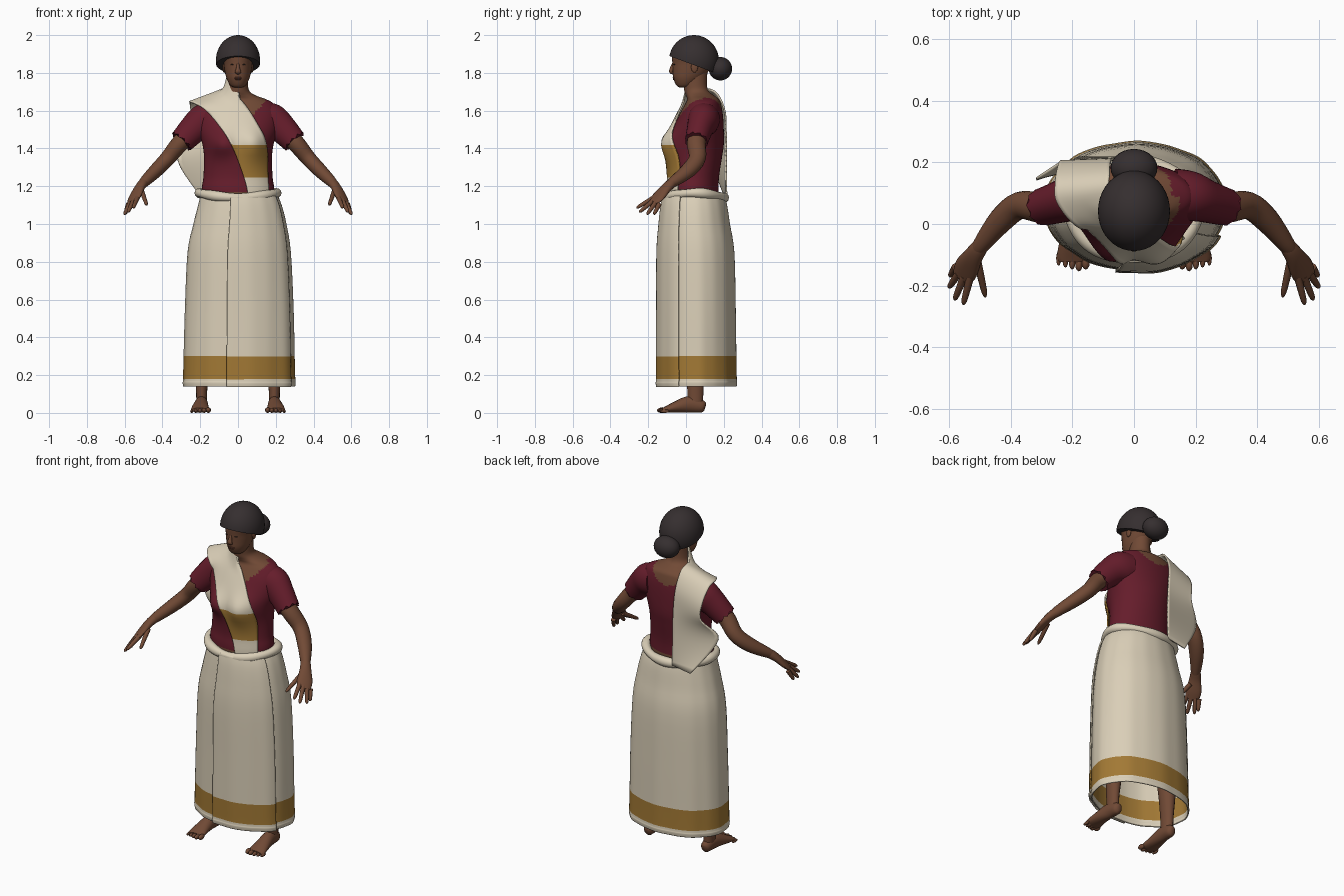
import bpy, bmesh, math
from math import sin, cos, tau, exp
from mathutils import Vector, Matrix
from mathutils.bvhtree import BVHTree

if "Cube" in bpy.data.objects:
    bpy.data.objects.remove(bpy.data.objects["Cube"])


def material(name, r, g, b):
    m = bpy.data.materials.new(name)
    m.use_nodes = True
    m.diffuse_color = (r, g, b, 1)
    bsdf = m.node_tree.nodes["Principled BSDF"]
    bsdf.inputs["Base Color"].default_value = (r, g, b, 1)
    bsdf.inputs["Roughness"].default_value = 0.8
    return m


skin = material("brown skin", .165, .068, .036)
lip = material("lip brown", .13, .048, .03)
dark = material("eye dark", .03, .02, .016)
hair = material("black hair", .036, .028, .029)
red = material("maroon cloth", .13, .012, .024)
cream = material("cream cloth", .70, .62, .475)
gold = material("gold border", .36, .19, .035)


def finish(obj, mats, rule=None, angle=50):
    """Colour the faces by a rule on their centres and smooth them."""
    for m in mats:
        obj.data.materials.append(m)
    if rule:
        for p in obj.data.polygons:
            p.material_index = int(rule(p.center))
    bpy.ops.object.select_all(action='DESELECT')
    obj.select_set(True)
    bpy.context.view_layer.objects.active = obj
    bpy.ops.object.shade_smooth_by_angle(angle=math.radians(angle))
    return obj


def from_bmesh(name, bm, mats, rule=None):
    bmesh.ops.recalc_face_normals(bm, faces=bm.faces)
    me = bpy.data.meshes.new(name)
    bm.to_mesh(me)
    bm.free()
    obj = bpy.data.objects.new(name, me)
    bpy.context.collection.objects.link(obj)
    return finish(obj, mats, rule)


def grid(name, pts, mats, rule=None, around=True, along=False, caps=True):
    """Skin rows of points, optionally closed around and along."""
    bm = bmesh.new()
    rows = [[bm.verts.new(p) for p in row] for row in pts]
    nr, nc = len(rows), len(rows[0])
    for i in range(nr if along else nr - 1):
        a, b = rows[i], rows[(i + 1) % nr]
        for j in range(nc if around else nc - 1):
            k = (j + 1) % nc
            bm.faces.new((a[j], a[k], b[k], b[j]))
    if around and caps and not along:
        bm.faces.new(rows[0])
        bm.faces.new(rows[-1])
    return from_bmesh(name, bm, mats, rule)


def spline(rows, k):
    """Smooth curve through rows of numbers."""
    out, n = [], len(rows)
    for i in range(n - 1):
        quad = [rows[min(max(i + o, 0), n - 1)] for o in (-1, 0, 1, 2)]
        for s in range(k):
            t = s / k
            out.append(tuple(.5 * (2*b + (c-a)*t + (2*a-5*b+4*c-d)*t*t + (3*b-a-3*c+d)*t**3)
                             for a, b, c, d in zip(*quad)))
    return out + [tuple(rows[-1])]


def loft(rows, n=24, power=2, arc=None, shape=None):
    """Horizontal rounded sections from rows of x, y, z, half width, half depth."""
    a0, a1 = arc or (0, tau)
    e, out = 2 / power, []
    for x, y, z, rx, ry in rows:
        ring = []
        for j in range(n):
            a = a0 + (a1 - a0) * j / (n - 1 if arc else n)
            c, s = cos(a), sin(a)
            f = shape(a, z) if shape else 1
            ring.append(Vector((x + f * rx * math.copysign(abs(c)**e, c),
                                y + f * ry * math.copysign(abs(s)**e, s), z)))
        out.append(ring)
    return out


def tube(name, rows, mat, side=(0, 1, 0), n=16, k=4, jag=0):
    """Limb along a path; the first radius lies along the side vector."""
    rows, pts = spline(rows, k), []
    for i, r in enumerate(rows):
        lo, hi = rows[max(i - 1, 0)], rows[min(i + 1, len(rows) - 1)]
        t = (Vector(hi[:3]) - Vector(lo[:3])).normalized()
        s = Vector(side)
        s = (s - t * s.dot(t)).normalized()
        u = t.cross(s)
        end = jag if i == len(rows) - 1 else 0
        pts.append([Vector(r[:3]) + s * r[3] * cos(tau*j/n) + u * r[4] * sin(tau*j/n)
                    + t * end * (j % 3 - 1) for j in range(n)])
    return grid(name, pts, [mat])


def ball(name, loc, size, mat, n=20):
    bpy.ops.mesh.primitive_uv_sphere_add(segments=n, ring_count=n // 2 + 2, location=loc)
    obj = bpy.context.object
    obj.name, obj.scale = name, size
    return finish(obj, [mat], angle=80)


# Torso and neck, with the blouse as a painted region below the neckline
torso_rows = [(0, .045, 1.02, .18, .13), (0, .04, 1.17, .192, .132), (0, .045, 1.25, .183, .13),
              (0, .05, 1.35, .18, .14), (0, .055, 1.42, .188, .145), (0, .065, 1.5, .21, .135),
              (0, .08, 1.58, .215, .115), (0, .09, 1.635, .19, .095), (0, .09, 1.66, .15, .085),
              (0, .075, 1.68, .095, .075), (0, .055, 1.705, .06, .064), (0, .048, 1.75, .053, .062),
              (0, .052, 1.84, .055, .065)]
torso_pts = loft(spline(torso_rows, 6), 72)
for row in torso_pts:
    for p in row:
        if p.y < .05:
            p.y -= .046 * exp(-((abs(p.x) - .085)**2 + (p.z - 1.425)**2) / .0045)


def bare(c):
    neckline = (1.55 if c.y < .09 else 1.595) + 5 * c.x**2
    return c.z < 1.172 or (abs(c.x) < .15 and c.z > neckline)


torso = grid("torso_and_blouse", torso_pts, [red, skin], bare)

# Head
head_rows = [(0, -.01, 1.722, .018, .022), (0, -.005, 1.733, .04, .045), (0, .01, 1.77, .06, .077),
             (0, .025, 1.81, .07, .095), (0, .035, 1.85, .076, .107), (0, .04, 1.9, .085, .114),
             (0, .04, 1.95, .068, .095)]
grid("head", loft(spline(head_rows, 4), 32), [skin])
tube("nose", [(0, -.062, 1.855, .006, .008), (0, -.074, 1.825, .01, .011),
              (0, -.079, 1.806, .017, .01), (0, -.066, 1.797, .01, .006)], skin, (1, 0, 0), 12)
ball("upper_lip", (0, -.063, 1.774), (.022, .008, .005), lip)
ball("lower_lip", (0, -.061, 1.767), (.019, .009, .005), lip)
for s in (1, -1):
    ball("eye", (s * .031, -.0625, 1.844), (.009, .005, .003), dark)
    ball("ear", (s * .075, .045, 1.83), (.008, .018, .028), skin)

# Hair cap cut along a slanted hairline, and bun
bm = bmesh.new()
bmesh.ops.create_uvsphere(bm, u_segments=40, v_segments=24, radius=1, matrix=Matrix.Translation(
    (0, .042, 1.865)) @ Matrix.Diagonal((.117, .132, .135, 1)))
bmesh.ops.bisect_plane(bm, geom=bm.verts[:] + bm.edges[:] + bm.faces[:], plane_co=(0, .04, 1.842),
                       plane_no=(0, .37, 1), clear_inner=True)
bmesh.ops.holes_fill(bm, edges=[e for e in bm.edges if e.is_boundary], sides=0)
from_bmesh("hair_cap", bm, [hair])
ball("hair_bun", (0, .182, 1.822), (.076, .062, .062), hair, 28)

# Limbs, mirrored left and right
sleeves = {}
for s, label in ((1, "left"), (-1, "right")):
    def flip(rows):
        return [(r[0] * s,) + tuple(r[1:]) for r in rows]

    sleeves[label] = tube(label + "_sleeve", flip([
        (.13, .095, 1.555, .085, .09), (.18, .09, 1.545, .082, .092), (.23, .075, 1.508, .07, .079),
        (.297, .055, 1.438, .061, .066)]), red, n=30, jag=.007)
    tube(label + "_arm", flip([
        (.2, .085, 1.53, .05, .05), (.3, .055, 1.435, .05, .047), (.372, .06, 1.348, .045, .041),
        (.435, .01, 1.282, .042, .037), (.5, -.073, 1.218, .027, .027),
        (.523, -.107, 1.188, .015, .014)]), skin)
    spread = (.11 * s, .065, -.05)
    tube(label + "_palm", flip([
        (.48, -.047, 1.237, .018, .016), (.5, -.073, 1.218, .027, .025), (.522, -.105, 1.19, .033, .022),
        (.545, -.145, 1.145, .043, .017), (.56, -.175, 1.115, .036, .011)]), skin, spread)
    fingers = [((.508, -.125, 1.17), (.483, -.237, 1.1)), ((.532, -.17, 1.14), (.555, -.262, 1.085)),
               ((.552, -.17, 1.127), (.583, -.247, 1.062)), ((.57, -.16, 1.115), (.602, -.207, 1.05)),
               ((.58, -.14, 1.108), (.598, -.17, 1.05))]
    for base, tip in fingers:
        a, b = Vector(base), Vector(tip)
        tube(label + "_finger", flip([
            (*a.lerp(b, t), r, r) for t, r in ((0, .013), (.5, .0115), (.88, .009), (1, .003))]),
            skin, spread, 10, 3)

    tube(label + "_leg", flip([
        (.192, .05, .025, .028, .04), (.192, .05, .08, .029, .041), (.192, .05, .14, .031, .044),
        (.185, .055, .32, .046, .054), (.16, .04, .55, .055, .06), (.12, .045, .95, .08, .09)]),
        skin, (1, 0, 0))
    tube(label + "_foot", flip([
        (.19, .102, .03, .012, .018), (.19, .085, .034, .028, .033), (.193, .02, .045, .034, .044),
        (.198, -.05, .032, .043, .031), (.2, -.105, .018, .05, .017), (.2, -.122, .015, .044, .012)]),
        skin, (1, 0, 0))
    for i in range(5):
        big = .015 - .0015 * i
        ball(label + "_toe", (s * (.157 + .022 * i), -.13 + .006 * abs(i - 1), big),
             (.9 * big, .024, big), skin, 12)


# Long wrapped skirt with a gold border and an overlapping front panel
def border(c):
    return .18 < c.z < .30


def folds(a, z):
    return 1 + .008 * (1.2 - z) * sin(9 * a + .6) + .003 * sin(17 * a)


skirt_rows = [(.005, .044, 1.155, .2, .155), (.01, .046, 1.1, .218, .168), (.01, .048, 1.0, .243, .181),
              (.006, .054, .85, .27, .198), (.006, .057, .55, .284, .202), (.005, .058, .3, .29, .204),
              (.005, .059, .18, .293, .205), (.005, .059, .16, .295, .207), (.005, .059, .14, .292, .204)]
panel_rows = [(x, y, z - .002, rx + .01, ry + .01) for x, y, z, rx, ry in skirt_rows]
skirt = grid("skirt", loft(spline(skirt_rows, 4), 96, 2.08, shape=folds), [cream, gold], border, caps=False)
panel = grid("skirt_front_panel", loft(spline(panel_rows, 4), 36, 2.08, (-1.775, -.45), folds),
             [cream, gold], border, around=False)

# Rolled waistband
band = []
for i in range(72):
    a = tau * i / 72
    mid = Vector((.205 * cos(a), .047 + .153 * sin(a), 1.152 + .012 * cos(2 * a)))
    out, r = Vector((cos(a), sin(a), 0)), .025 + .003 * sin(5 * a)
    band.append([mid + out * r * cos(tau*j/12) + Vector((0, 0, r * sin(tau*j/12))) for j in range(12)])
grid("waist_roll", band, [cream], along=True)

# Shoulder drape: rows give its two edges, from the front waist over to the back
drape_rows = [(.055, 0, 1.15, .165, 0, 1.15), (.032, 0, 1.245, .158, 0, 1.245),
              (-.035, 0, 1.42, .15, 0, 1.42), (-.1, 0, 1.52, .108, 0, 1.52),
              (-.18, -.01, 1.61, .025, -.01, 1.645), (-.25, .07, 1.645, -.075, .09, 1.71),
              (-.255, .14, 1.635, -.08, .16, 1.695), (-.245, .195, 1.55, -.075, .205, 1.6),
              (-.24, .2, 1.45, -.065, .212, 1.47), (-.318, .145, 1.335, -.06, .212, 1.32),
              (-.18, .215, 1.12, -.06, .215, 1.14)]
verts, polys = [], []
for o in (torso, sleeves["right"]):
    polys += [[len(verts) + v for v in p.vertices] for p in o.data.polygons]
    verts += [v.co.copy() for v in o.data.vertices]
body = BVHTree.FromPolygons(verts, polys)
drape = []
for i, r in enumerate(spline(drape_rows, 6)):
    axis, sign = (1, -1) if i < 26 else (2, 1) if i < 38 else (1, 1)
    line = []
    for j in range(17):
        # Lay the cloth on the body from the front, the top or the back
        p = Vector(r[:3]).lerp(Vector(r[3:]), j / 16)
        start, ray = p.copy(), Vector()
        start[axis], ray[axis] = sign * 3, -sign
        hit = body.ray_cast(start, ray)[0]
        if hit and p.x > -.26:
            p[axis] = sign * max(sign * p[axis], sign * hit[axis] + .014)
        line.append(p)
    drape.append(line)
for _ in range(4):
    # Ease out creases, keeping the outline
    drape = [[p if i in (0, len(drape) - 1) or j in (0, 16) else
              p * .4 + (drape[i-1][j] + drape[i+1][j] + row[j-1] + row[j+1]) * .15
              for j, p in enumerate(row)] for i, row in enumerate(drape)]
shawl = grid("shoulder_drape", drape, [cream, gold],
             lambda c: c.y < 0 and 1.245 < c.z < 1.42, around=False)

for cloth, depth in ((skirt, .006), (panel, .008), (shawl, .008)):
    mod = cloth.modifiers.new("thickness", 'SOLIDIFY')
    mod.thickness, mod.offset = depth, 0
